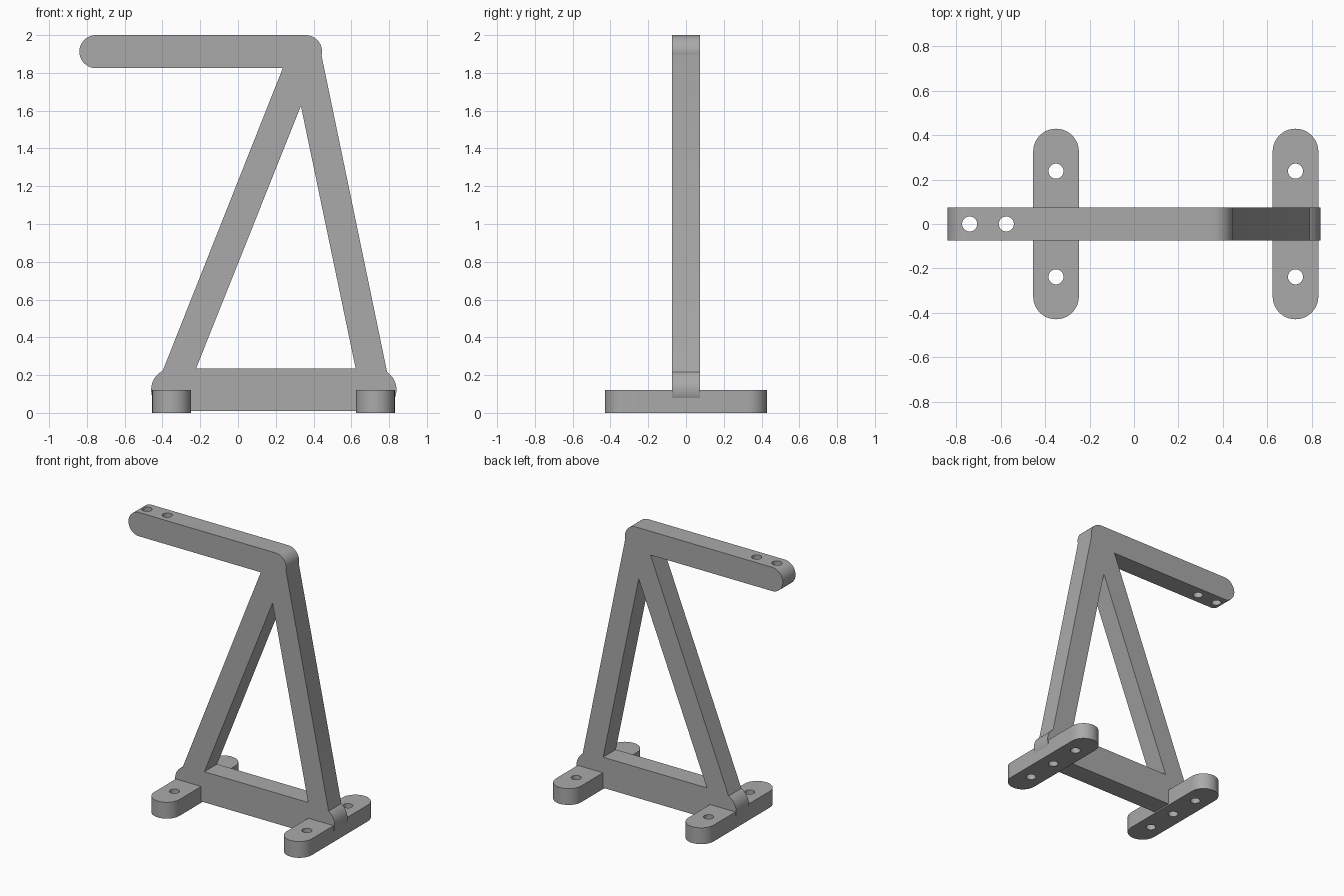
import bpy, bmesh
from math import radians, cos, sin
from mathutils import Matrix

old = bpy.data.objects.get("Cube")
if old:
    bpy.data.objects.remove(old, do_unlink=True)

grey = bpy.data.materials.new("plain grey")
grey.use_nodes = True
colour = (0.4, 0.4, 0.4, 1)
grey.diffuse_color = colour
grey.node_tree.nodes["Principled BSDF"].inputs["Base Color"].default_value = colour


def arc(x, y, r, start, end, steps=20):
    angles = [radians(start + (end - start) * i / steps) for i in range(steps + 1)]
    return [(x + r * cos(a), y + r * sin(a)) for a in angles]


def select(ob):
    bpy.ops.object.select_all(action="DESELECT")
    ob.select_set(True)
    bpy.context.view_layer.objects.active = ob


def plate(name, loops, half, matrix):
    """Extrude flat closed outlines (inner loops become openings) to a mesh."""
    curve = bpy.data.curves.new(name, "CURVE")
    curve.dimensions = "2D"
    curve.fill_mode = "BOTH"
    curve.extrude = half
    for points in loops:
        spline = curve.splines.new("POLY")
        spline.points.add(len(points) - 1)
        for p, (x, y) in zip(spline.points, points):
            p.co = (x, y, 0, 1)
        spline.use_cyclic_u = True
    ob = bpy.data.objects.new(name, curve)
    bpy.context.collection.objects.link(ob)
    select(ob)
    bpy.ops.object.convert(target="MESH")
    ob = bpy.context.object
    bm = bmesh.new()
    bm.from_mesh(ob.data)
    bmesh.ops.remove_doubles(bm, verts=bm.verts, dist=0.0001)
    bm.transform(matrix)
    bmesh.ops.recalc_face_normals(bm, faces=bm.faces)
    bm.to_mesh(ob.data)
    bm.free()
    ob.data.materials.clear()
    ob.data.materials.append(grey)
    return ob


# Triangular frame with overhanging arm, drawn in the x-z plane
outline = (arc(-0.7525, 1.9125, 0.0875, 90, 270)
           + [(0.237, 1.825)]
           + arc(-0.3475, 0.1225, 0.1125, 117, 270)
           + arc(0.7265, 0.1225, 0.1125, -90, 56)
           + arc(0.3575, 1.9125, 0.0875, -14, 90))
opening = [(0.333, 1.625), (-0.222, 0.235), (0.623, 0.235)]
parts = [plate("frame", [outline, opening], 0.074, Matrix.Rotation(radians(90), 4, "X"))]

# Rounded feet across both ends of the base beam
feet = {"right_foot": -0.351, "left_foot": 0.727}
for name, x in feet.items():
    shape = arc(x, 0.326, 0.103, 0, 180) + arc(x, -0.326, 0.103, 180, 360)
    parts.append(plate(name, [shape], 0.06, Matrix.Translation((0, 0, 0.06))))

# Screw holes: through the arm and feet, blind ones under the beam
holes = [(x, 0, 1.7, 2.1) for x in (-0.74, -0.575)]
for x in feet.values():
    holes += [(x, 0.238, -0.1, 0.2), (x, -0.238, -0.1, 0.2), (x, 0, -0.1, 0.13)]
bm = bmesh.new()
for x, y, low, high in holes:
    bmesh.ops.create_cone(bm, cap_ends=True, segments=32, radius1=0.034, radius2=0.034,
                          depth=high - low,
                          matrix=Matrix.Translation((x, y, (low + high) / 2)))
mesh = bpy.data.meshes.new("hole_cutter")
bm.to_mesh(mesh)
bm.free()
mesh.materials.append(grey)
cutter = bpy.data.objects.new("hole_cutter", mesh)
cutter.hide_render = True
bpy.context.collection.objects.link(cutter)

for ob in parts:
    select(ob)
    mod = ob.modifiers.new("holes", "BOOLEAN")
    mod.operation = "DIFFERENCE"
    mod.solver = "EXACT"
    mod.object = cutter
    bpy.ops.object.modifier_apply(modifier=mod.name)
    bpy.ops.object.shade_smooth_by_angle(angle=radians(30))
bpy.data.objects.remove(cutter, do_unlink=True)
